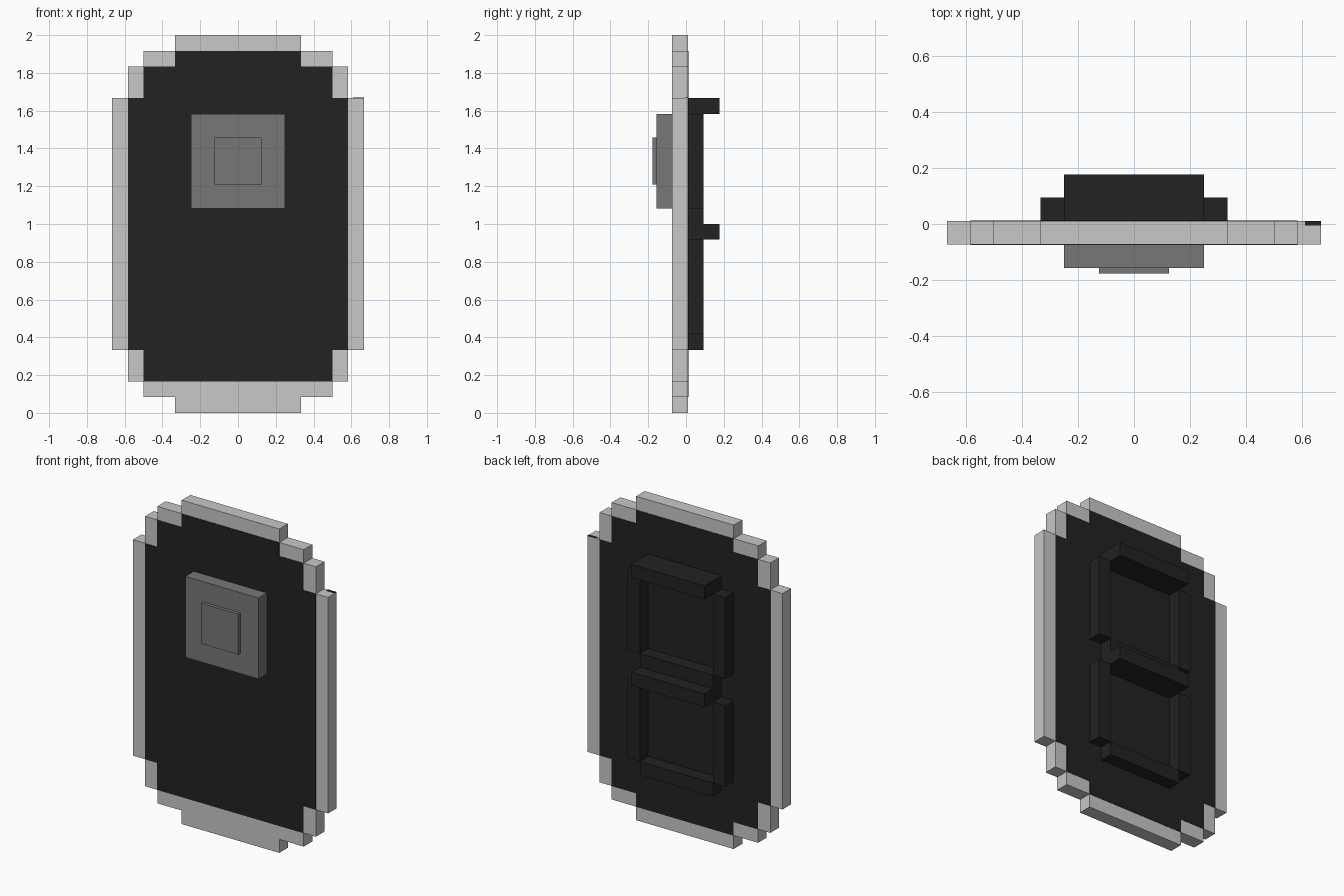
import bpy, bmesh

if "Cube" in bpy.data.objects:
    bpy.data.objects.remove(bpy.data.objects["Cube"])

U = 1 / 12  # one block unit
BACK, FRONT = 0.0104, 0.0104 - U  # faces of the shield plate


def material(name, v):
    m = bpy.data.materials.new(name)
    m.diffuse_color = (v, v, v, 1)
    m.use_nodes = True
    m.node_tree.nodes["Principled BSDF"].inputs["Base Color"].default_value = m.diffuse_color
    return m


LIGHT = material("light grey", 0.578)
BLACK = material("black", 0.016)
GREY = material("mid grey", 0.185)


def finish(name, bm, mat):
    bmesh.ops.recalc_face_normals(bm, faces=bm.faces)
    me = bpy.data.meshes.new(name)
    bm.to_mesh(me)
    bm.free()
    me.materials.append(mat)
    ob = bpy.data.objects.new(name, me)
    bpy.context.collection.objects.link(ob)
    return ob


def box(name, x, y, z, mat):
    bm = bmesh.new()
    bmesh.ops.create_cube(bm, size=1)
    for v in bm.verts:
        v.co = [(a + b) / 2 + c * (b - a) for (a, b), c in zip((x, y, z), v.co)]
    return finish(name, bm, mat)


def stepped_plate(name, bands, y0, y1, mat):
    """Mirrored stepped outline; bands are (half width, z low, z high) in units."""
    right = [(w, z) for w, lo, hi in bands for z in (lo, hi)]
    outline = right + [(-w, z) for w, z in reversed(right)]
    bm = bmesh.new()
    face = bm.faces.new([bm.verts.new((x * U, y0, z * U)) for x, z in outline])
    ext = bmesh.ops.extrude_face_region(bm, geom=[face])
    for v in ext["geom"]:
        if isinstance(v, bmesh.types.BMVert):
            v.co.y = y1
    return finish(name, bm, mat)


# Shield body with stepped corners
stepped_plate("shield_plate", [(4, 0, 1), (6, 1, 2), (7, 2, 4), (8, 4, 20),
                               (7, 20, 22), (6, 22, 23), (4, 23, 24)], FRONT, BACK, LIGHT)

# Black panels, leaving a light rim
upper = [(6, 2, 4), (7, 4, 20), (6, 20, 22), (4, 22, 23)]
stepped_plate("front_panel", upper, FRONT - 0.002, FRONT + 0.002, BLACK)
stepped_plate("back_panel", [(4, 1, 2)] + upper, BACK - 0.002, BACK + 0.002, BLACK)

# Small dark chip on the right shoulder
box("shoulder_mark", (0.61, 8 * U), (-0.006, BACK), (20 * U - 0.002, 20 * U + 0.002), BLACK)

# Raised emblem block on the front
box("front_block", (-3 * U, 3 * U), (FRONT - U, FRONT), (13 * U, 19 * U), GREY)
box("front_button", (-1.5 * U, 1.5 * U), (FRONT - 1.25 * U, FRONT - U),
    (14.5 * U, 17.5 * U), GREY)

# Back frame: side rails, cross bars and two deeper handles
for side, x in (("left", -4), ("right", 3)):
    for level, z in (("lower", 5), ("upper", 13)):
        box(f"{side}_{level}_rail", (x * U, (x + 1) * U), (BACK, BACK + U),
            (z * U, (z + 6) * U), BLACK)
for name, z, depth in (("bottom_bar", 4, 1), ("lower_handle", 11, 2),
                       ("middle_bar", 12, 1), ("upper_handle", 19, 2)):
    box(name, (-3 * U, 3 * U), (BACK, BACK + depth * U), (z * U, (z + 1) * U), BLACK)
